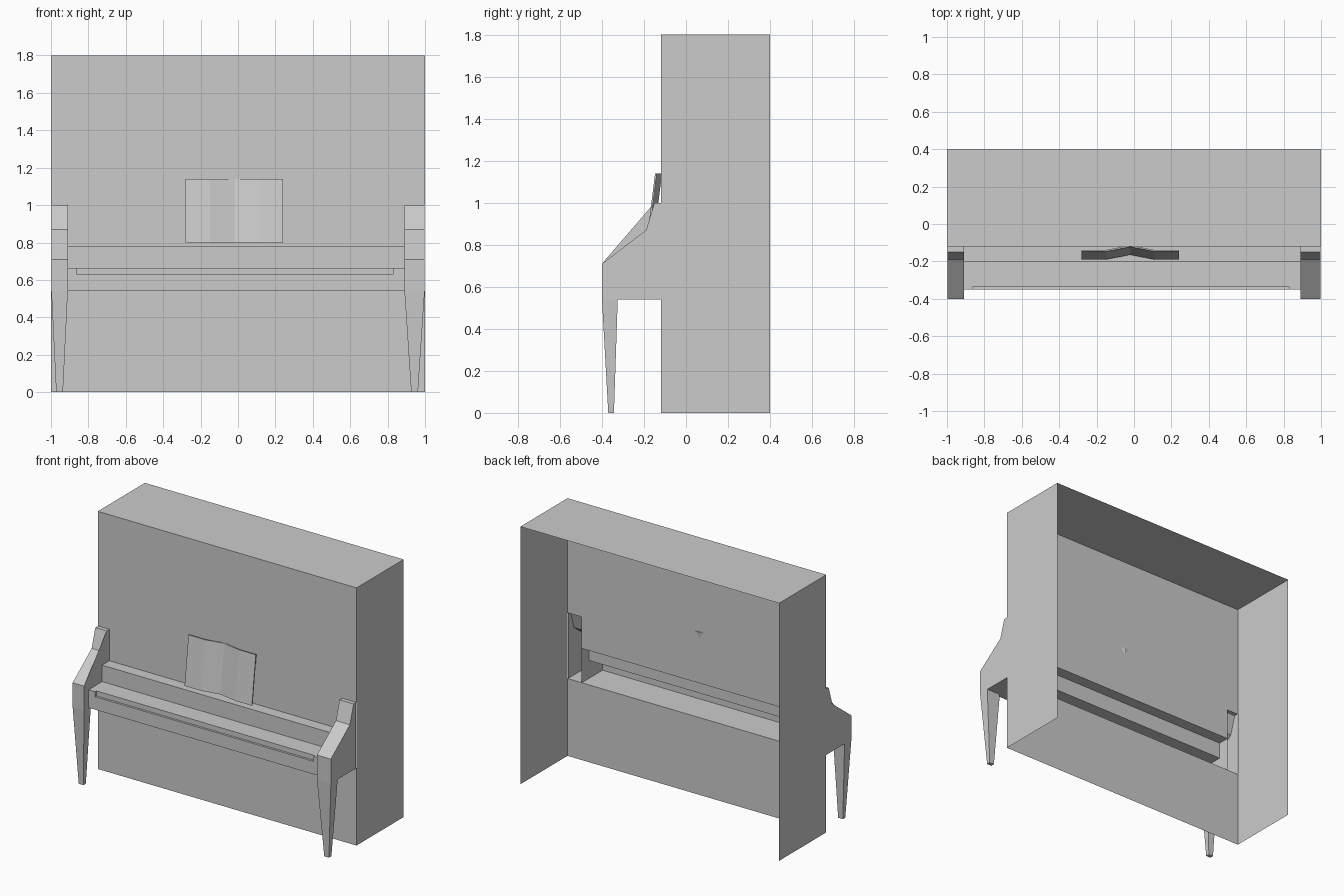
import bpy
import bmesh

cube = bpy.data.objects.get("Cube")
if cube:
    bpy.data.objects.remove(cube)

grey = bpy.data.materials.new("plain_grey")
grey.use_nodes = True
grey.diffuse_color = (0.6, 0.6, 0.6, 1)
grey.node_tree.nodes["Principled BSDF"].inputs["Base Color"].default_value = (0.6, 0.6, 0.6, 1)

LEFT, RIGHT = 0.89, -0.91      # inner faces of the two cheeks
FRONT, BACK, TOP = -0.12, 0.4, 1.8
BED = 0.54                     # underside of the keyboard


def face(bm, points):
    return bm.faces.new([bm.verts.new(p) for p in points])


def sheet(bm, profile, x0, x1):
    """Sweep an open (y, z) profile along x."""
    for a, b in zip(profile, profile[1:]):
        face(bm, [(x0, *a), (x1, *a), (x1, *b), (x0, *b)])


def side(bm, profile, x, facing):
    """Fill a closed (y, z) outline at x, facing +x or -x."""
    f = face(bm, [(x, *p) for p in profile])
    f.normal_update()
    if f.normal.x * facing < 0:
        f.normal_flip()


def finish(bm, name):
    bmesh.ops.remove_doubles(bm, verts=bm.verts, dist=0.0005)
    mesh = bpy.data.meshes.new(name)
    bm.to_mesh(mesh)
    bm.free()
    mesh.materials.append(grey)
    obj = bpy.data.objects.new(name, mesh)
    bpy.context.collection.objects.link(obj)
    return obj


# Case: hollow shell, open at the back and underneath
bm = bmesh.new()
sheet(bm, [(FRONT, 0), (FRONT, BED)], -1, 1)
sheet(bm, [(FRONT, 1), (FRONT, TOP), (BACK, TOP)], -1, 1)
for x in (-1, 1):
    side(bm, [(FRONT, 0), (BACK, 0), (BACK, TOP), (FRONT, TOP)], x, x)
finish(bm, "case")

# Upper panel between the cheeks
bm = bmesh.new()
sheet(bm, [(FRONT, 0.78), (FRONT, 1)], RIGHT, LEFT)
finish(bm, "upper_panel")

# Keyboard cover: stepped shell with a shallow notch along its front edge
bm = bmesh.new()
rear = [(FRONT, 0.78), (-0.2, 0.78), (-0.2, 0.665)]
notch = [(-0.335, 0.665), (-0.335, 0.63), (-0.35, 0.63)]
corner = (-0.35, 0.665)
under = [(-0.35, BED), (FRONT, BED)]
notch_ends = (-0.86, 0.83)
sheet(bm, (rear + [corner] + under)[::-1], RIGHT, notch_ends[0])
sheet(bm, (rear + notch + under)[::-1], *notch_ends)
sheet(bm, (rear + [corner] + under)[::-1], notch_ends[1], LEFT)
for x, facing in zip(notch_ends, (1, -1)):
    side(bm, notch + [corner], x, facing)
finish(bm, "keyboard_cover")

# Cheeks with a bent sloping top, hollow towards the case
cheek = [(FRONT, BED), (-0.4, BED), (-0.4, 0.71), (-0.19, 0.87), (-0.15, 1), (FRONT, 1)]
for name, outer, inner in (("left", 0.998, LEFT), ("right", -0.998, RIGHT)):
    sign = 1 if outer > 0 else -1
    bm = bmesh.new()
    sheet(bm, cheek, min(outer, inner), max(outer, inner))
    side(bm, cheek, outer, sign)
    side(bm, cheek, inner, -sign)
    if sign < 0:
        side(bm, cheek[2:5], inner, -sign)
    finish(bm, name + "_cheek")

    # Tapered leg
    bm = bmesh.new()
    mid = (outer + inner) / 2
    rings = []
    for z, half, y0, y1 in ((BED, abs(outer - inner) / 2, -0.4, -0.325), (0, 0.018, -0.37, -0.343)):
        rings.append([bm.verts.new(p) for p in (
            (mid - half, y0, z), (mid + half, y0, z), (mid + half, y1, z), (mid - half, y1, z))])
    top, foot = rings
    for i in range(4):
        j = (i + 1) % 4
        bm.faces.new([top[j], top[i], foot[i], foot[j]])
    bm.faces.new(foot[::-1])
    finish(bm, name + "_leg")

# Open music book leaning on the upper panel
bm = bmesh.new()
pages = [(-0.28, 0), (-0.15, 0), (-0.02, 0.025), (0.11, 0), (0.24, 0)]
for (xa, ya), (xb, yb) in zip(pages, pages[1:]):
    face(bm, [(xa, ya - 0.19, 0.8), (xb, yb - 0.19, 0.8),
              (xb, yb - 0.147, 1.14), (xa, ya - 0.147, 1.14)])
book = finish(bm, "music_book")
solid = book.modifiers.new("thickness", "SOLIDIFY")
solid.thickness = 0.008
solid.offset = -1
